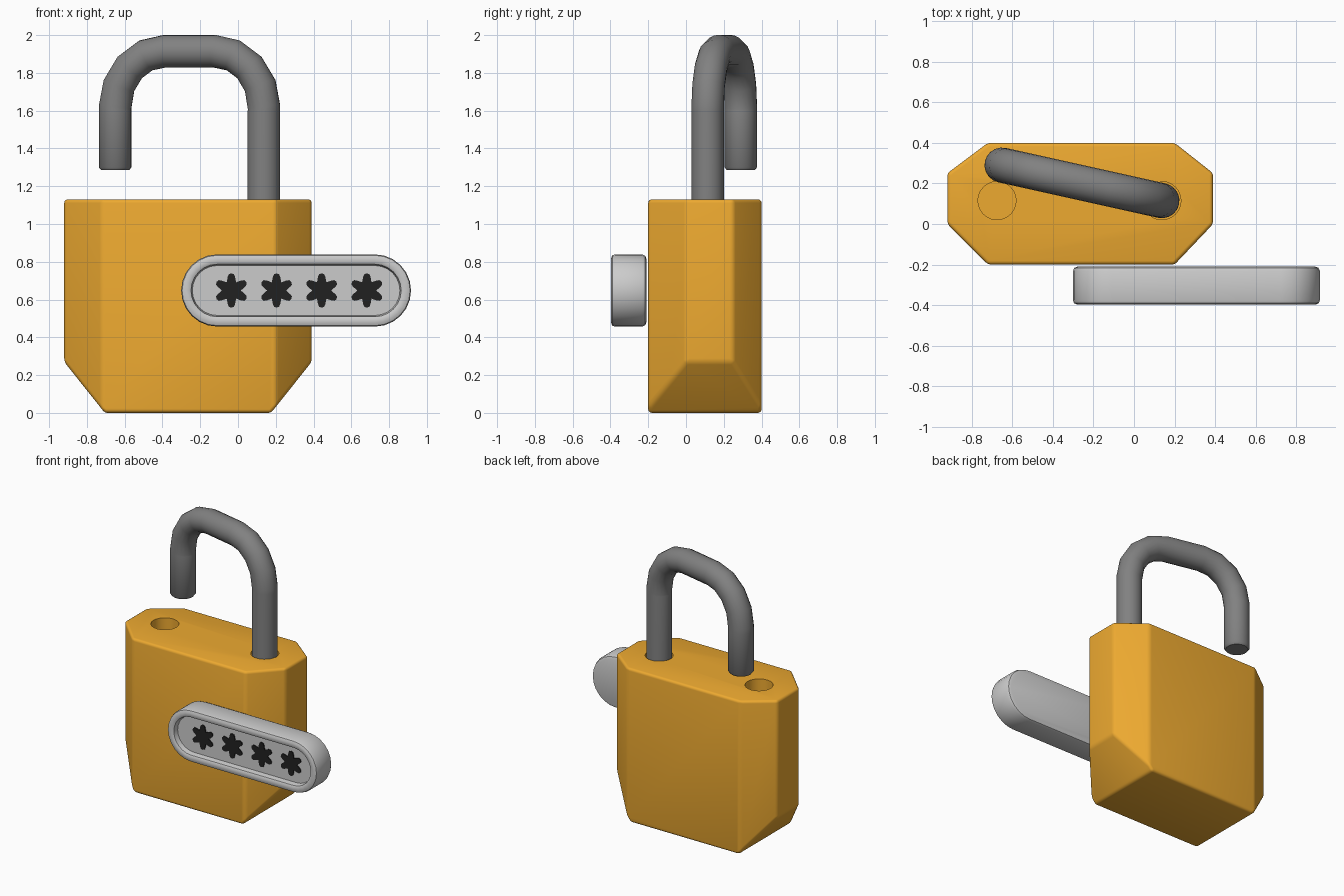
import bpy, bmesh
from math import sin, cos, pi, radians
from mathutils import Vector

if "Cube" in bpy.data.objects:
    bpy.data.objects.remove(bpy.data.objects["Cube"])


def material(name, color):
    m = bpy.data.materials.new(name)
    m.diffuse_color = (*color, 1)
    m.use_nodes = True
    m.node_tree.nodes["Principled BSDF"].inputs["Base Color"].default_value = m.diffuse_color
    return m


def make_object(name, bm, mat=None):
    bmesh.ops.recalc_face_normals(bm, faces=bm.faces)
    me = bpy.data.meshes.new(name)
    bm.to_mesh(me)
    bm.free()
    ob = bpy.data.objects.new(name, me)
    bpy.context.collection.objects.link(ob)
    if mat:
        me.materials.append(mat)
    return ob


def finish(ob, angle=35):
    """Apply modifiers, then smooth."""
    bpy.ops.object.select_all(action='DESELECT')
    ob.select_set(True)
    bpy.context.view_layer.objects.active = ob
    if ob.modifiers:
        bpy.ops.object.convert(target='MESH')
    bpy.ops.object.shade_smooth_by_angle(angle=radians(angle))


def loft(rings):
    """Skin a list of equal-length point loops and cap both ends."""
    bm = bmesh.new()
    loops = [[bm.verts.new(p) for p in r] for r in rings]
    n = len(loops[0])
    for a, b in zip(loops, loops[1:]):
        for i in range(n):
            j = (i + 1) % n
            bm.faces.new((a[i], a[j], b[j], b[i]))
    bm.faces.new(loops[0][::-1])
    bm.faces.new(loops[-1])
    return bm


def circle(x, y, z, r, n=24):
    return [(x + r * cos(2 * pi * i / n), y + r * sin(2 * pi * i / n), z) for i in range(n)]


orange = material("orange_paint", (0.85, 0.40, 0.03))
black = material("black_plastic", (0.015, 0.015, 0.015))
steel = material("dark_steel", (0.22, 0.22, 0.22))

# Body: octagonal block with sloped lower ends
outline = [(-0.92, 0.0), (-0.72, -0.2), (0.20, -0.2), (0.39, 0.0),
           (0.39, 0.25), (0.20, 0.4), (-0.72, 0.4), (-0.92, 0.25)]
bm = loft([[(x, y, z) for x, y in outline] for z in (0, 1.13)])
for x, s in ((0.39, 1), (-0.92, -1)):
    bmesh.ops.bisect_plane(bm, geom=bm.verts[:] + bm.edges[:] + bm.faces[:],
                           plane_co=(x, 0, 0.27), plane_no=(0.27 * s, 0, -0.215),
                           clear_outer=True)
    bmesh.ops.holes_fill(bm, edges=[e for e in bm.edges if e.is_boundary])
bmesh.ops.remove_doubles(bm, verts=bm.verts, dist=0.001)
body = make_object("lock_body", bm, orange)
bev = body.modifiers.new("rounding", 'BEVEL')
bev.width, bev.segments = 0.05, 4
bev.limit_method, bev.angle_limit = 'ANGLE', radians(15)

# Shackle sockets cut into the top
PIVOT, SOCKET = (0.1375, 0.115), (-0.675, 0.115)
cutters = []
for x, y in (PIVOT, SOCKET):
    c = make_object("socket_cutter", loft([circle(x, y, z, 0.094) for z in (0.85, 1.3)]))
    c.hide_render = True
    cut = body.modifiers.new("socket", 'BOOLEAN')
    cut.operation, cut.object, cut.solver = 'DIFFERENCE', c, 'EXACT'
    cutters.append(c)
finish(body)
for c in cutters:
    bpy.data.objects.remove(c)

# Shackle: round bar swept along a swung-open U
R, SPAN = 0.0865, 0.807
across = Vector((-0.65 - PIVOT[0], 0.29 - PIVOT[1], 0)).normalized()
side = across.cross(Vector((0, 0, 1)))
path = [(0, 0.86), (0, 1.60)]
for c, start in ((0.27, 180), (SPAN - 0.27, 90)):
    for k in range(5):
        a = radians(start - k * 22.5)
        path.append((c + 0.27 * cos(a), 1.62 + 0.295 * sin(a)))
path += [(SPAN, 1.60), (SPAN, 1.30), (SPAN, 1.285)]
rings = []
for i, (u, z) in enumerate(path):
    u0, z0 = path[max(i - 1, 0)]
    u1, z1 = path[min(i + 1, len(path) - 1)]
    nrm = (across * (z1 - z0) - Vector((0, 0, u1 - u0))).normalized()
    centre = Vector((*PIVOT, z)) + across * u
    r = R - 0.012 if i == len(path) - 1 else R
    rings.append([centre + r * (cos(t) * nrm + sin(t) * side)
                  for t in (2 * pi * k / 20 for k in range(20))])
finish(make_object("shackle", loft(rings), steel), 40)


# Dial plate: rounded bar with a recessed face
def stadium(r, y, n=12):
    pts = []
    for cx, start in ((0.725, -90), (-0.11, 90)):
        for k in range(n + 1):
            a = radians(start + 180 * k / n)
            pts.append((cx + r * cos(a), y, 0.648 + r * sin(a)))
    return pts


profile = [(0.168, -0.21), (0.184, -0.216), (0.191, -0.232), (0.191, -0.375),
           (0.186, -0.390), (0.172, -0.396), (0.150, -0.396), (0.139, -0.390),
           (0.136, -0.375), (0.132, -0.355)]
finish(make_object("dial_plate", loft([stadium(r, y) for r, y in profile])), 40)

# Number wheels: four six-lobed stars set in the recess
lobe = [(-30, 0.05), (-15, 0.075), (-9, 0.087), (0, 0.091), (9, 0.087), (15, 0.075)]
for n in range(4):
    cx = -0.035 + 0.239 * n
    star = [(cx + r * cos(radians(30 + 60 * k + a)), 0.648 + r * sin(radians(30 + 60 * k + a)))
            for k in range(6) for a, r in lobe]
    bm = loft([[(x, y, z) for x, z in star] for y in (-0.34, -0.362)])
    finish(make_object(f"number_wheel_{n + 1}", bm, black), 30)
